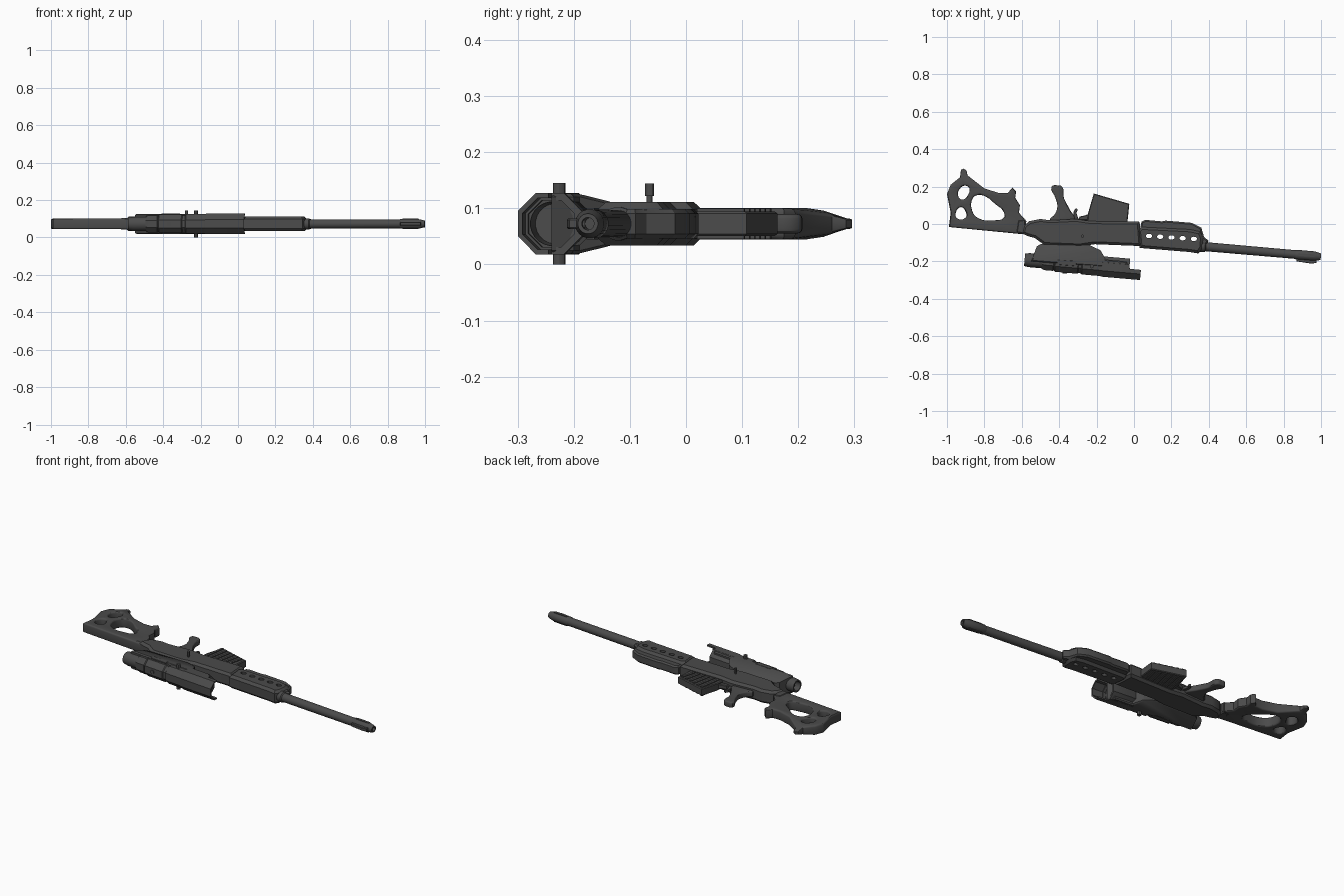
import bpy, bmesh, math
from mathutils import Vector, Matrix

if "Cube" in bpy.data.objects:
    bpy.data.objects.remove(bpy.data.objects["Cube"])

ZC = 0.0725          # middle plane of the rifle, which lies on its side
SLOPE = -0.087       # barrel line drops this much per unit of x
AXIS = Vector((1, SLOPE, 0)).normalized()
SIDE = Vector((-AXIS.y, AXIS.x, 0))

metal = bpy.data.materials.new("dark_gunmetal")
metal.diffuse_color = (0.07, 0.07, 0.07, 1)
metal.use_nodes = True
metal.node_tree.nodes["Principled BSDF"].inputs["Base Color"].default_value = metal.diffuse_color


def finish(name, mesh):
    mesh.materials.clear()
    mesh.materials.append(metal)
    ob = bpy.data.objects.new(name, mesh)
    bpy.context.collection.objects.link(ob)
    return ob


def bake(ob):
    dg = bpy.context.evaluated_depsgraph_get()
    return bpy.data.meshes.new_from_object(ob.evaluated_get(dg))


def prism(name, outline, half, bevel=0.0, holes=(), round_outline=False, res=0, zscale=None, z=ZC):
    """Flat profile in x/y, thickened along z with bevelled edges; holes are smooth loops."""
    cu = bpy.data.curves.new(name, 'CURVE')
    cu.dimensions, cu.fill_mode = '2D', 'BOTH'
    cu.resolution_u = 4
    cu.extrude, cu.bevel_depth, cu.offset, cu.bevel_resolution = half - bevel, bevel, -bevel, res
    for i, pts in enumerate([outline, *holes]):
        if i or round_outline:
            sp = cu.splines.new('BEZIER')
            sp.bezier_points.add(len(pts) - 1)
            for p, co in zip(sp.bezier_points, pts):
                p.co = (*co, 0)
                p.handle_left_type = p.handle_right_type = 'AUTO'
        else:
            sp = cu.splines.new('POLY')
            sp.points.add(len(pts) - 1)
            for p, co in zip(sp.points, pts):
                p.co = (*co, 0, 1)
        sp.use_cyclic_u = True
    tmp = bpy.data.objects.new(name + "_curve", cu)
    bpy.context.collection.objects.link(tmp)
    mesh = bake(tmp)
    bpy.data.objects.remove(tmp)
    bm = bmesh.new()
    bm.from_mesh(mesh)
    bmesh.ops.remove_doubles(bm, verts=bm.verts, dist=0.0002)
    for v in bm.verts:
        v.co.z = v.co.z * (zscale(v.co.y) if zscale else 1) + z
    bmesh.ops.recalc_face_normals(bm, faces=bm.faces)
    bm.to_mesh(mesh)
    bm.free()
    return finish(name, mesh)


def lathe(name, y0, profile, sides=20, keep_top=False):
    """Turned part around the tilted line y = y0 + SLOPE * x; profile is (x, radius)."""
    bm = bmesh.new()
    rings = []
    for x, r in profile:
        c = Vector((x, y0 + SLOPE * x, ZC))
        angs = [2 * math.pi * (k + 0.5) / sides for k in range(sides)]
        rings.append([bm.verts.new(c + SIDE * r * math.cos(a) + Vector((0, 0, r * math.sin(a)))) for a in angs])
    for a, b in zip(rings, rings[1:]):
        for k in range(sides):
            bm.faces.new((a[k], a[(k + 1) % sides], b[(k + 1) % sides], b[k]))
    if keep_top:   # closed tube, cut down to the half facing -y
        for k in range(sides):
            a, b = rings[-1], rings[0]
            bm.faces.new((a[k], a[(k + 1) % sides], b[(k + 1) % sides], b[k]))
        bmesh.ops.bisect_plane(bm, geom=bm.verts[:] + bm.edges[:] + bm.faces[:],
                               plane_co=(0, y0, ZC), plane_no=SIDE, clear_outer=True)
        bmesh.ops.holes_fill(bm, edges=[e for e in bm.edges if e.is_boundary])
    else:
        bm.faces.new(rings[0])
        bm.faces.new(rings[-1])
    bmesh.ops.recalc_face_normals(bm, faces=bm.faces)
    mesh = bpy.data.meshes.new(name)
    bm.to_mesh(mesh)
    bm.free()
    return finish(name, mesh)


def rod(name, p0, p1, r, sides=12):
    p0, p1 = Vector(p0), Vector(p1)
    bm = bmesh.new()
    m = Matrix.Translation((p0 + p1) / 2) @ (p1 - p0).to_track_quat('Z', 'Y').to_matrix().to_4x4()
    bmesh.ops.create_cone(bm, cap_ends=True, segments=sides, radius1=r, radius2=r,
                          depth=(p1 - p0).length, matrix=m)
    mesh = bpy.data.meshes.new(name)
    bm.to_mesh(mesh)
    bm.free()
    return finish(name, mesh)


# Skeleton stock with three openings, thinner towards the toe
stock = [(-.99, -.016), (-.98, .06), (-1, .16), (-.98, .21), (-.93, .25), (-.925, .29), (-.91, .296),
         (-.895, .285), (-.89, .26), (-.8, .19), (-.72, .165), (-.675, .165), (-.65, .195), (-.63, .175),
         (-.635, .14), (-.61, .10), (-.615, .06), (-.575, .015), (-.59, -.055)]
big = [(-.86, .14), (-.83, .155), (-.79, .145), (-.74, .105), (-.70, .07), (-.695, .035), (-.74, .02),
       (-.83, .03), (-.865, .07)]
upper = [(-.93, .19), (-.9, .205), (-.88, .19), (-.885, .16), (-.92, .13), (-.94, .15)]
lower = [(-.925, .09), (-.902, .07), (-.9, .035), (-.945, .03), (-.953, .06)]
prism("stock", stock, .028, .009, [big, upper, lower], res=2,
      zscale=lambda y: 1 - .65 * min(1, max(0, (y - .235) / .04)))

# Receiver and the narrower neck to the stock
prism("receiver", [(-.6, -.05), (-.59, -.01), (-.56, .015), (-.5, .027), (-.45, .02), (-.31, .027),
                   (-.23, .015), (.03, .012), (.04, -.118), (-.21, -.108), (-.29, -.12), (-.48, -.112),
                   (-.53, -.075), (-.57, -.064)], .039, .013)
prism("neck_collar", [(-.63, -.045), (-.62, .02), (-.58, .025), (-.575, -.058)], .031, .006)

# Pistol grip, trigger and charging handle
prism("grip", [(-.44, .2), (-.41, .207), (-.385, .2), (-.375, .14), (-.345, .08), (-.32, .02), (-.45, .02),
               (-.425, .05), (-.41, .09), (-.42, .14)], .017, .008, res=2, round_outline=True)
prism("trigger", [(-.325, .02), (-.322, .07), (-.31, .085), (-.3, .078), (-.308, .06), (-.295, .02)], .008, .002)
prism("trigger_guard", [(-.3, .02), (-.29, .04), (-.265, .045), (-.24, .055), (-.24, .02)], .012, .003)
rod("charging_handle", (-.275, -.065, ZC), (-.275, -.065, .13), .005)
rod("charging_knob", (-.275, -.065, .122), (-.275, -.065, .144), .008)

# Magazine with raised ribs on both flat sides
prism("magazine", [(-.25, .01), (-.245, .06), (-.215, .163), (-.025, .108), (-.035, .01)], .022, .004)
for i in range(6):
    x = -.21 + i * .031
    y = .152 - i * .0093
    for s in (-1, 1):
        prism(f"magazine_rib_{i}_{'low' if s < 0 else 'high'}",
              [(x - .022, .02), (x - .008, .02), (x + .013, y - .002), (x, y)], .004, z=ZC + s * .023)

# Handguard with five vent holes cut through
guard = prism("handguard", [(.02, -.035), (.04, -.015), (.3, -.028), (.355, -.04), (.37, -.075),
                            (.365, -.13), (.345, -.158), (.3, -.15), (.03, -.128)], .039, .014)
for i in range(5):
    cx, cy = .08 + i * .06, -.064 - i * .004
    hole = prism("vent_cutter", [(cx + .017 * math.cos(a), cy + .012 * math.sin(a))
                                 for a in [k * math.pi / 6 for k in range(12)]], .1)
    hole.hide_render = True
    mod = guard.modifiers.new("vent", 'BOOLEAN')
    mod.operation, mod.solver, mod.object = 'DIFFERENCE', 'EXACT', hole
    cut = bake(guard)
    guard.modifiers.clear()
    guard.data = cut
    bpy.data.objects.remove(hole)
prism("handguard_underside", [(.03, -.04), (.04, .012), (.06, .022), (.15, .014), (.17, .018), (.31, .006),
                              (.36, -.02), (.375, -.07), (.4, -.09), (.375, -.125), (.33, -.06)], .026, .008)

# Barrel, muzzle brake and its top fin
lathe("barrel", -.088, [(.34, .03), (.38, .03), (.385, .0245), (.88, .0235)])
lathe("muzzle_brake", -.088, [(.86, .022), (.868, .026), (.965, .026), (.999, .018), (.999, .011), (.93, .011)])
prism("muzzle_fin", [(.865, -.18), (.87, -.2), (.95, -.212), (.975, -.208), (.98, -.18)], .009, .002)
for s in (-1, 1):
    prism(f"brake_rib_{s}", [(.88, -.156), (.88, -.17), (.965, -.177), (.965, -.163)], .003, z=ZC + s * .025)

# Scope: mount, eyepiece, main body, collars and open hood
prism("scope_mount", [(-.52, -.12), (-.5, -.108), (-.24, -.112), (-.18, -.14), (-.15, -.19), (-.04, -.2),
                      (-.02, -.24), (-.55, -.2)], .054, .006,
      zscale=lambda y: max(.55, min(1, 1 + (-.19 - y) * 5)))
SY = -.242
lathe("scope_eyepiece", SY, [(-.47, .038), (-.56, .038), (-.585, .034), (-.585, .026), (-.55, .026)])
lathe("scope_rear_body", SY, [(-.49, .044), (-.475, .05), (-.43, .05), (-.425, .046), (-.42, .054),
                              (-.3, .054), (-.295, .05), (-.28, .05), (-.275, .056), (-.17, .056)], 8)
lathe("scope_hood", SY, [(-.18, .054), (-.17, .059), (-.025, .059), (-.025, .045), (-.13, .042)], 8)
lathe("scope_hood_lip", SY, [(-.03, .059), (.037, .059), (.037, .05), (-.03, .05)], 8, keep_top=True)
lathe("scope_lens_ring", SY, [(-.12, .046), (-.04, .046), (-.04, .039), (-.11, .036)], 24)
rod("scope_side_turrets", (-.225, -.226, 0), (-.225, -.226, .145), .011)
rod("scope_top_knob", (-.37, -.2, ZC), (-.37, -.265, ZC), .011)
for s in (-1, 1):
    prism(f"scope_side_plate_{s}", [(-.41, -.19), (-.31, -.198), (-.31, -.225), (-.41, -.217)], .004, .001,
          z=ZC + s * .051)

# Smooth the round parts, keep hard edges
for ob in bpy.context.scene.objects:
    ob.select_set(True)
    bpy.context.view_layer.objects.active = ob
bpy.ops.object.shade_smooth_by_angle(angle=math.radians(30))
